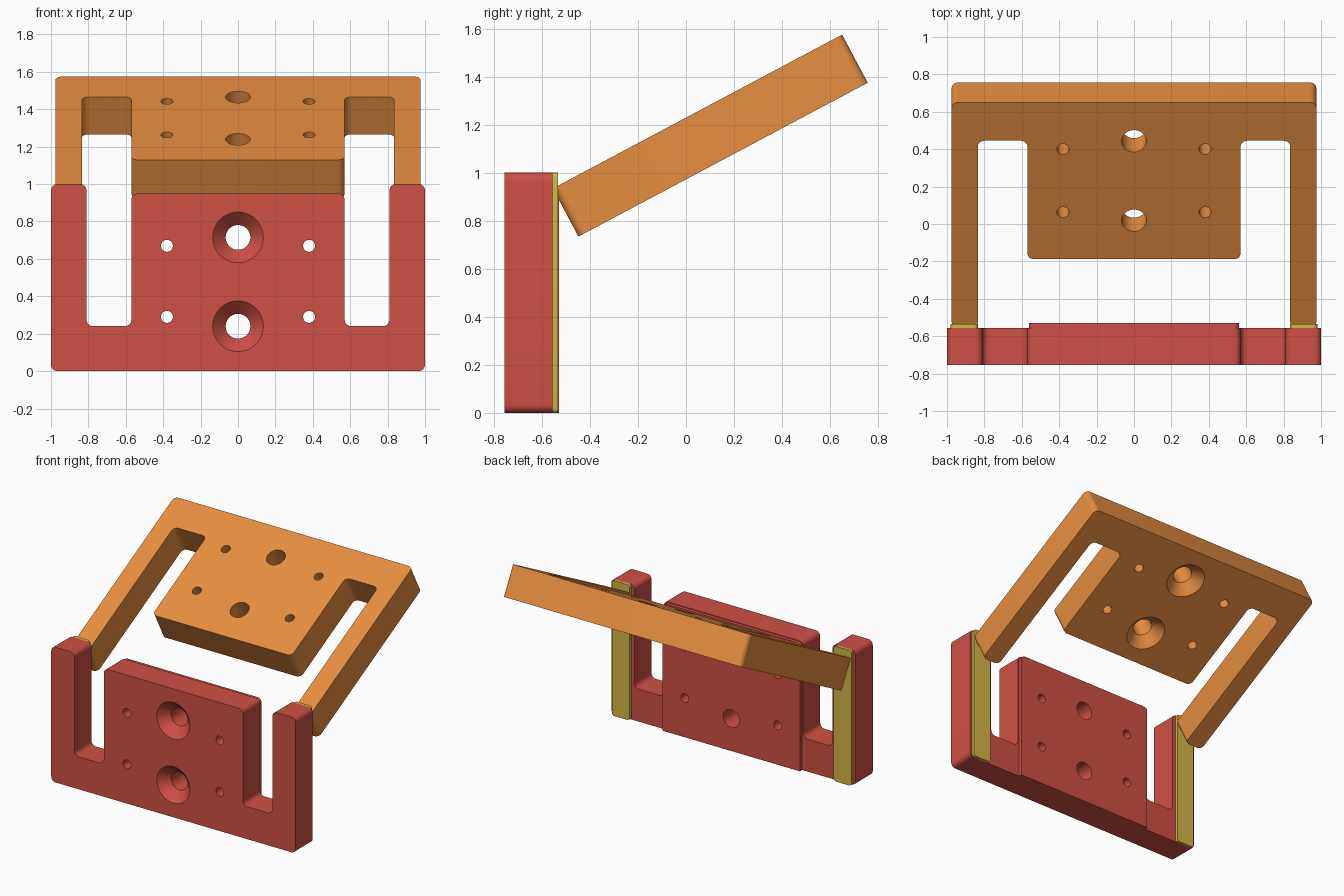
import bpy, bmesh
from math import radians, sin, cos, pi
from mathutils import Vector, Matrix

if "Cube" in bpy.data.objects:
    bpy.data.objects.remove(bpy.data.objects["Cube"])


def material(name, rgb):
    m = bpy.data.materials.new(name)
    m.diffuse_color = (*rgb, 1)
    m.use_nodes = True
    m.node_tree.nodes["Principled BSDF"].inputs["Base Color"].default_value = m.diffuse_color
    return m


RED = material("red", (0.62, 0.08, 0.06))
ORANGE = material("orange", (0.8, 0.27, 0.05))
YELLOW = material("yellow", (0.65, 0.47, 0.06))


def fillet(points, r, seg=6):
    """Round every corner of a polygon; a point may carry its own radius."""
    out = []
    for i, p in enumerate(points):
        rad = p[2] if len(p) > 2 else r
        c = Vector(p[:2])
        a = (Vector(points[i - 1][:2]) - c).normalized()
        b = (Vector(points[(i + 1) % len(points)][:2]) - c).normalized()
        if rad == 0:
            out.append(c)
            continue
        centre = c + (a + b) * rad
        for k in range(seg + 1):
            t = k / seg * pi / 2
            out.append(centre - b * rad * cos(t) - a * rad * sin(t))
    return out


def new_object(name, bm, matrix, mat=None):
    bmesh.ops.recalc_face_normals(bm, faces=bm.faces)
    me = bpy.data.meshes.new(name)
    bm.to_mesh(me)
    bm.free()
    ob = bpy.data.objects.new(name, me)
    bpy.context.collection.objects.link(ob)
    ob.matrix_world = matrix
    if mat:
        me.materials.append(mat)
    return ob


def plate(name, points, r, z0, z1, matrix, mat):
    bm = bmesh.new()
    f = bm.faces.new([bm.verts.new((p.x, p.y, z0)) for p in fillet(points, r)])
    ext = bmesh.ops.extrude_face_region(bm, geom=[f])["geom"]
    verts = [v for v in ext if isinstance(v, bmesh.types.BMVert)]
    bmesh.ops.translate(bm, verts=verts, vec=(0, 0, z1 - z0))
    return new_object(name, bm, matrix, mat)


def hole_cutter(matrix, t, big, small):
    """Countersunk centre holes plus pairs of plain small holes."""
    bm = bmesh.new()
    n = 48

    def lathe(x, y, prof):
        rings = [[bm.verts.new((x + r * cos(2 * pi * k / n), y + r * sin(2 * pi * k / n), z))
                  for k in range(n)] for r, z in prof]
        for lo, hi in zip(rings, rings[1:]):
            for k in range(n):
                j = (k + 1) % n
                bm.faces.new((lo[k], lo[j], hi[j], hi[k]))
        bm.faces.new(rings[0][::-1])
        bm.faces.new(rings[-1])

    for y in big:
        lathe(0, y, [(0.066, -0.1), (0.066, t - 0.07), (0.176, t + 0.041)])
    for y in small:
        for x in (-0.38, 0.38):
            lathe(x, y, [(0.032, -0.1), (0.032, t + 0.1)])
    ob = new_object("hole_cutter", bm, matrix)
    ob.hide_render = True
    return ob


def combine(ob, other, op):
    mod = ob.modifiers.new(op, 'BOOLEAN')
    mod.operation, mod.object, mod.solver = op, other, 'EXACT'
    bpy.context.view_layer.update()
    bpy.context.view_layer.objects.active = ob
    bpy.ops.object.modifier_apply(modifier=mod.name)
    bpy.data.objects.remove(other)


def smooth(ob):
    bpy.ops.object.select_all(action='DESELECT')
    ob.select_set(True)
    bpy.context.view_layer.objects.active = ob
    bpy.ops.object.shade_smooth_by_angle(angle=radians(30))


def fork(w, arm_in, arm_end, tongue_end, slot):
    """E-shaped outline: base at y = 0, tongue and two arms toward +y."""
    half = [(0.57, tongue_end), (0.57, slot), (arm_in, slot),
            (arm_in, arm_end), (w, arm_end), (w, 0)]
    return half + [(-x, y) for x, y in reversed(half)]


# Upright front plate with its raised back pad
M = Matrix.Translation((0, -0.555, 0)) @ Matrix.Rotation(radians(90), 4, 'X')
front = plate("front_plate", fork(1.0, 0.81, 1.0, 0.95, 0.24), 0.035, 0, 0.2, M, RED)
pad = plate("back_pad", [(-0.562, 0, 0), (0.562, 0, 0), (0.562, 0.945), (-0.562, 0.945)],
            0.03, -0.026, 0.01, M, RED)
combine(front, pad, 'UNION')
combine(front, hole_cutter(M, 0.2, (0.24, 0.715), (0.29, 0.67)), 'DIFFERENCE')
smooth(front)

# Thin strips on the back of both arms
for side, s in (("left", -1), ("right", 1)):
    pts = [(s * 0.835, 0.0), (s * 0.98, 0.0), (s * 0.98, 1.0), (s * 0.835, 1.0)]
    smooth(plate(side + "_strip", pts, 0.02, -0.021, 0.002, M, YELLOW))

# Tilted rear plate, countersunk from below
T = Matrix.Translation((0, 0.65, 1.575)) @ Matrix.Rotation(radians(208), 4, 'X')
rear = plate("tilted_plate", fork(0.975, 0.835, 1.364, 0.949, 0.232), 0.035, 0, 0.227, T, ORANGE)
combine(rear, hole_cutter(T, 0.227, (0.234, 0.715), (0.283, 0.665)), 'DIFFERENCE')
smooth(rear)
